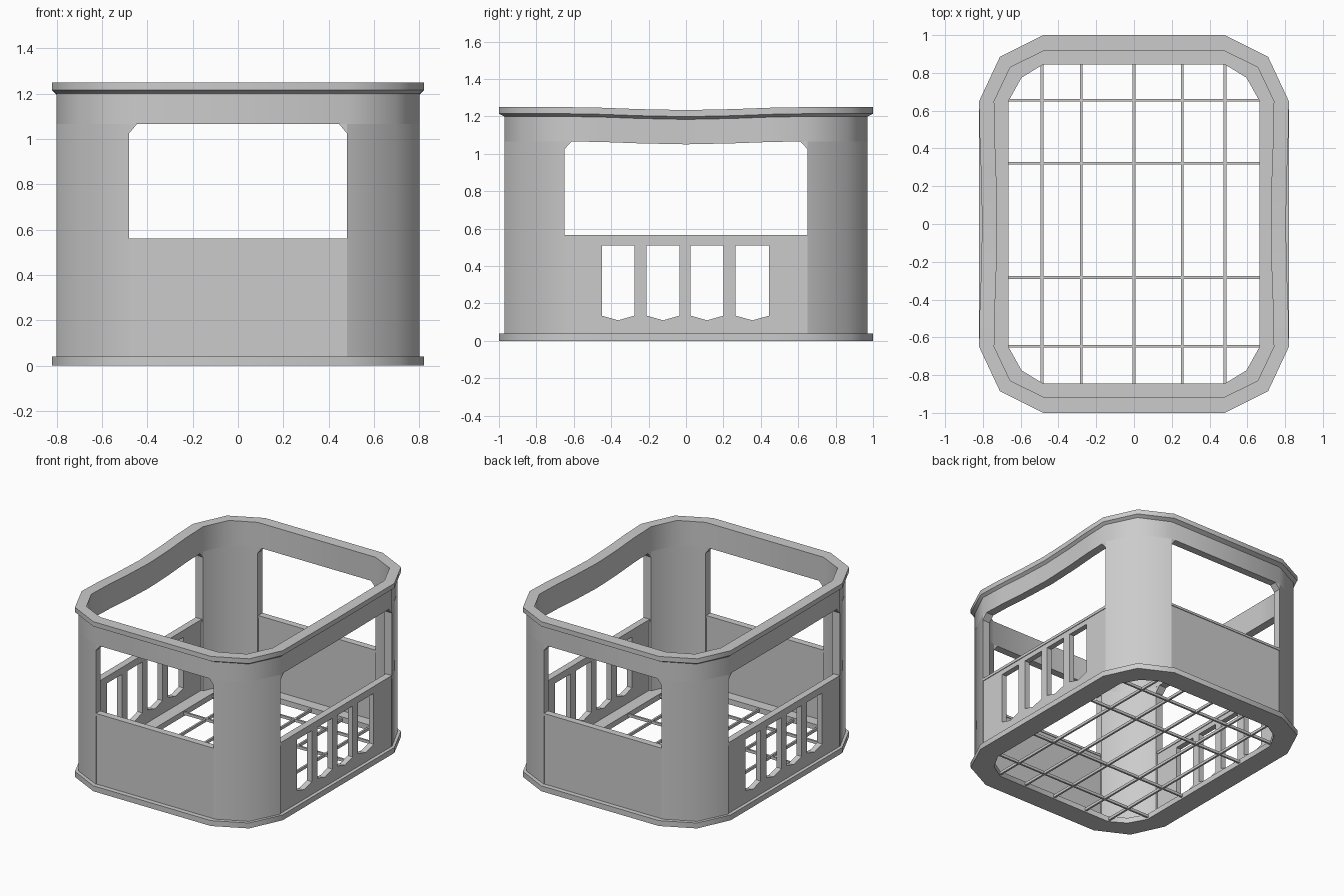
import bpy, bmesh, math
from mathutils import Vector

cube = bpy.data.objects.get("Cube")
if cube:
    bpy.data.objects.remove(cube, do_unlink=True)

grey = bpy.data.materials.new("crate grey")
grey.use_nodes = True
grey.diffuse_color = (0.6, 0.6, 0.6, 1)
grey.node_tree.nodes["Principled BSDF"].inputs["Base Color"].default_value = (0.6, 0.6, 0.6, 1)


def finish(name, bm, smooth=False):
    bmesh.ops.recalc_face_normals(bm, faces=bm.faces)
    mesh = bpy.data.meshes.new(name)
    bm.to_mesh(mesh)
    bm.free()
    mesh.materials.append(grey)
    ob = bpy.data.objects.new(name, mesh)
    bpy.context.collection.objects.link(ob)
    if smooth:
        bpy.ops.object.select_all(action='DESELECT')
        ob.select_set(True)
        bpy.context.view_layer.objects.active = ob
        bpy.ops.object.shade_smooth_by_angle(angle=math.radians(42))
    return ob


def prism(name, points, offset, smooth=False):
    """Extrude a flat polygon along an offset vector."""
    bm = bmesh.new()
    face = bm.faces.new([bm.verts.new(p) for p in points])
    new = bmesh.ops.extrude_face_region(bm, geom=[face], use_keep_orig=True)["geom"]
    verts = [v for v in new if isinstance(v, bmesh.types.BMVert)]
    bmesh.ops.translate(bm, verts=verts, vec=Vector(offset))
    return finish(name, bm, smooth)


def box(name, lo, hi):
    x, y, z = lo
    return prism(name, [(x, y, z), (hi[0], y, z), (hi[0], hi[1], z), (x, hi[1], z)],
                 (0, 0, hi[2] - z))


def ring(name, loops):
    """Join a closed series of loops into a ring-shaped solid."""
    bm = bmesh.new()
    rows = [[bm.verts.new(p) for p in loop] for loop in loops]
    n = len(rows[0])
    for a, b in zip(rows, rows[1:] + rows[:1]):
        for i in range(n):
            j = (i + 1) % n
            bm.faces.new((a[i], a[j], b[j], b[i]))
    return finish(name, bm, True)


# Corner points of the plan outlines, from the end wall round to the side wall
FLANGE = [(0.48, 1.0), (0.71, 0.885), (0.82, 0.65)]
WALL = [(0.48, 0.97), (0.695, 0.865), (0.80, 0.65)]
INSIDE = [(0.48, 0.915), (0.655, 0.83), (0.74, 0.65)]
OPENING = [(0.48, 0.845), (0.595, 0.775), (0.665, 0.65)]
SIDE_STEPS = [0.45, 0.25, 0, -0.25, -0.45]


def outline(corner, z, sag=0.0):
    """Full plan loop; the long sides dip and bow inward by the sag."""
    half = list(corner) + [(corner[2][0], y) for y in SIDE_STEPS]
    half += [(x, -y) for x, y in reversed(corner)]
    loop = []
    for x, y in half:
        s = sag * (1 + math.cos(math.pi * y / 0.65)) / 2 if abs(y) < 0.65 else 0
        loop.append((x - s, y, z - s))
    return loop + [(-x, y, zz) for x, y, zz in reversed(loop)]


# Base flange and upper rim band
ring("base_ring", [outline(c, z) for c, z in
                   ((OPENING, 0), (FLANGE, 0), (FLANGE, 0.04), (OPENING, 0.04))])
ring("top_rim", [outline(c, z, 0.016) for c, z in
                 ((INSIDE, 1.067), (WALL, 1.067), (WALL, 1.2),
                  (FLANGE, 1.215), (FLANGE, 1.25), (INSIDE, 1.25))])

# Corner pillars and the chamfers at the top of the windows
for sx, side in ((1, "left"), (-1, "right")):
    for sy, end in ((-1, "front"), (1, "back")):
        tag = end + "_" + side
        plan = WALL + INSIDE[::-1]
        prism("pillar_" + tag, [(sx * x, sy * y, 0.03) for x, y in plan],
              (0, 0, 1.037), True)
        prism("end_gusset_" + tag,
              [(sx * x, sy * 0.97, z) for x, z in ((0.48, 1.067), (0.445, 1.067), (0.48, 1.025))],
              (0, -sy * 0.055, 0))
        prism("side_gusset_" + tag,
              [(sx * 0.80, sy * y, z) for y, z in ((0.65, 1.067), (0.61, 1.067), (0.65, 1.025))],
              (-sx * 0.06, 0, 0))

# Solid end panels with a ledge on top
for sy, end in ((-1, "front"), (1, "back")):
    box(end + "_panel", (-0.48, min(sy * 0.965, sy * 0.925), 0.03),
        (0.48, max(sy * 0.965, sy * 0.925), 0.545))
    box(end + "_ledge", (-0.48, min(sy * 0.97, sy * 0.92), 0.545),
        (0.48, max(sy * 0.97, sy * 0.92), 0.562))

# Slotted side panels: comb of bars closed by a top rail
slots = [(-0.45, -0.275), (-0.21, -0.035), (0.025, 0.20), (0.265, 0.445)]
comb = [(-0.65, 0.03), (-0.65, 0.51)]
for a, b in slots:
    comb += [(a, 0.51), (a, 0.135), ((a + b) / 2, 0.11), (b, 0.135), (b, 0.51)]
comb += [(0.65, 0.51), (0.65, 0.03)]
for sx, side in ((1, "left"), (-1, "right")):
    prism(side + "_slotted_panel", [(sx * 0.795, y, z) for y, z in comb], (-sx * 0.04, 0, 0))
    for part, z0, z1, out, inn in (("rail", 0.51, 0.545, 0.795, 0.755),
                                   ("ledge", 0.545, 0.565, 0.80, 0.75)):
        box(side + "_" + part, (min(sx * out, sx * inn), -0.65, z0),
            (max(sx * out, sx * inn), 0.65, z1))

# Floor grid
for i, x in enumerate((-0.487, -0.28, 0, 0.255, 0.482)):
    box(f"long_floor_bar_{i + 1}", (x - 0.007, -0.86, 0.01), (x + 0.007, 0.86, 0.03))
for i, y in enumerate((-0.648, -0.283, 0.322, 0.656)):
    box(f"cross_floor_bar_{i + 1}", (-0.68, y - 0.007, 0.012), (0.68, y + 0.007, 0.032))
